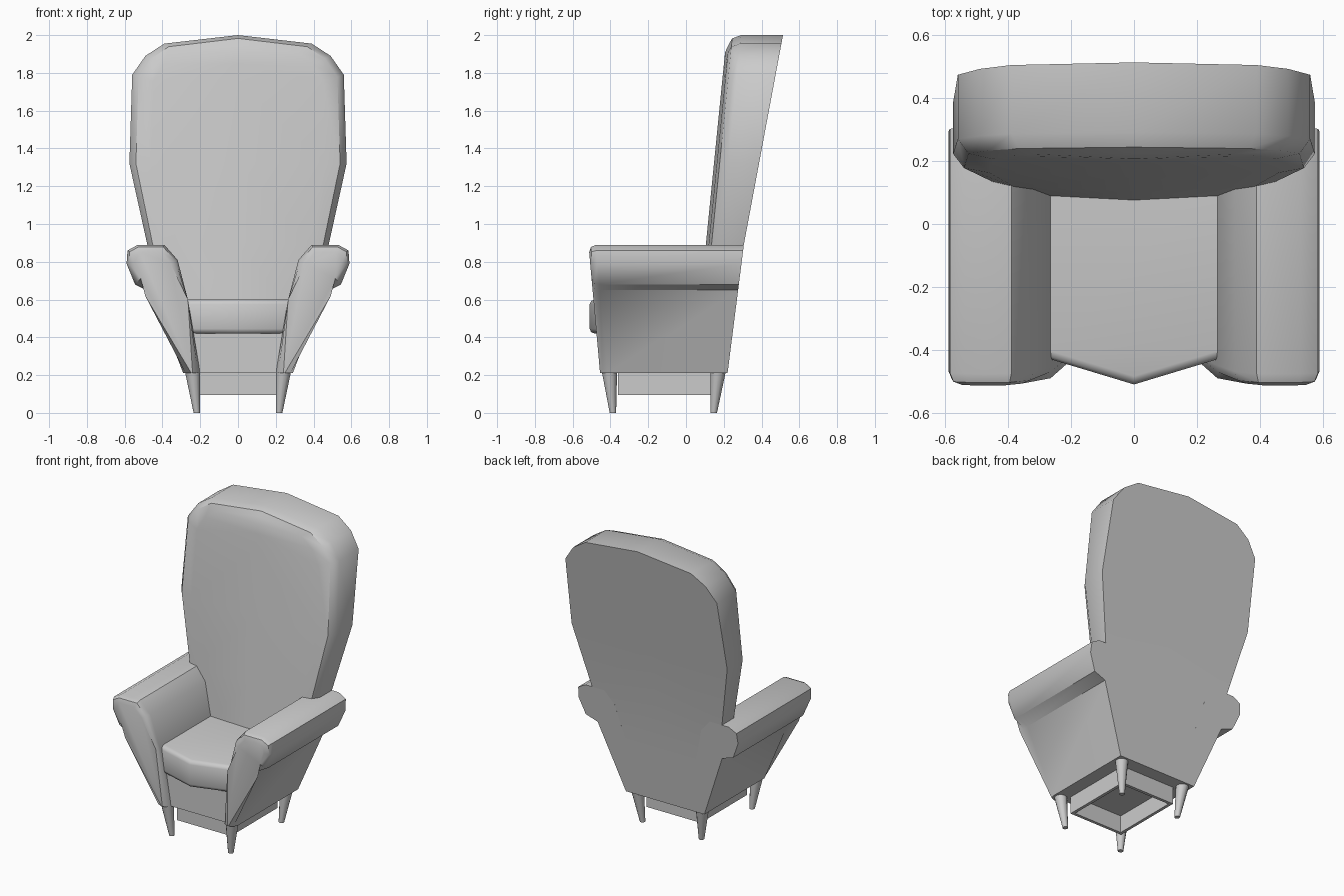
import bpy
import bmesh
from math import radians
from mathutils import Vector

cube = bpy.data.objects.get("Cube")
if cube:
    bpy.data.objects.remove(cube, do_unlink=True)

GREY = (0.6, 0.6, 0.6, 1)
fabric = bpy.data.materials.new("grey")
fabric.use_nodes = True
fabric.diffuse_color = GREY
fabric.node_tree.nodes["Principled BSDF"].inputs["Base Color"].default_value = GREY


def finish(name, bm, angle=40):
    bmesh.ops.recalc_face_normals(bm, faces=bm.faces)
    mesh = bpy.data.meshes.new(name)
    bm.to_mesh(mesh)
    bm.free()
    mesh.materials.append(fabric)
    ob = bpy.data.objects.new(name, mesh)
    bpy.context.collection.objects.link(ob)
    bpy.ops.object.select_all(action='DESELECT')
    ob.select_set(True)
    bpy.context.view_layer.objects.active = ob
    bpy.ops.object.shade_smooth_by_angle(angle=radians(angle))
    return ob


def prism(bm, start, end):
    """Close two matching loops of points into a solid; return the start loop."""
    a = [bm.verts.new(p) for p in start]
    b = [bm.verts.new(p) for p in end]
    bm.faces.new(a)
    bm.faces.new(b)
    for i in range(len(a)):
        j = (i + 1) % len(a)
        bm.faces.new((a[i], a[j], b[j], b[i]))
    return a


def box(name, lo, hi):
    bm = bmesh.new()
    corners = [(lo[0], lo[1]), (hi[0], lo[1]), (hi[0], hi[1]), (lo[0], hi[1])]
    prism(bm, [(x, y, lo[2]) for x, y in corners], [(x, y, hi[2]) for x, y in corners])
    return finish(name, bm)


def rear_y(z):
    return 0.22 + 0.127 * (z - 0.21) if z < 0.89 else 0.306 + 0.187 * (z - 0.89)


def back_front_y(z):
    return 0.105 + 0.1 * (z - 0.89)


def arm_front_y(z):
    return -0.455 - 0.09 * (z - 0.21)


# Tall backrest: half outline, then rings stepping inward to the padded front
outline = [(0.27, 0.21), (0.36, 0.55), (0.48, 0.89), (0.575, 1.32),
           (0.56, 1.79), (0.49, 1.89), (0.39, 1.955)]
PEAK = 2.0


def shrink(z, s):
    return 1.3 + (z - 1.3) * s if z > 1.3 else z


bm = bmesh.new()
rings = []
for sx, sz, depth in [(1, 1, None), (1, 1, 0.075), (0.94, 0.975, 0.03), (0.8, 0.93, 0.015)]:
    def place(x, z):
        zz = shrink(z, sz)
        y = rear_y(zz) if depth is None else back_front_y(zz) + depth
        return bm.verts.new((x * sx, y, zz))
    right = [place(x, z) for x, z in outline]
    left = [place(-x, z) for x, z in outline]
    rings.append((right, place(0, PEAK), left))

for a, b in zip(rings, rings[1:]):
    la = a[0] + [a[1]] + a[2][::-1]
    lb = b[0] + [b[1]] + b[2][::-1]
    for i in range(len(la)):
        j = (i + 1) % len(la)
        bm.faces.new((la[i], la[j], lb[j], lb[i]))

# Rear and front panels are filled in rows either side of a centre line
for (right, peak, left), bulge in [(rings[0], 0), (rings[-1], 0.015)]:
    centre = [bm.verts.new((0, r.co.y - bulge, r.co.z)) for r in right]
    for side in (right, left):
        for i in range(len(side) - 1):
            bm.faces.new((side[i], side[i + 1], centre[i + 1], centre[i]))
        bm.faces.new((side[-1], peak, centre[-1]))
    bm.faces.new((left[0], centre[0], right[0])) if bulge else None
finish("backrest", bm)

# Rolled arms, with a rounded front edge
arm_profile = [(0.29, 0.21), (0.46, 0.65), (0.545, 0.68), (0.59, 0.79), (0.585, 0.86),
               (0.53, 0.89), (0.39, 0.89), (0.32, 0.81), (0.265, 0.6), (0.2, 0.21)]
for side, name in ((1, "left_arm"), (-1, "right_arm")):
    bm = bmesh.new()
    front = prism(bm, [(side * x, arm_front_y(z), z) for x, z in arm_profile],
                  [(side * x, rear_y(z), z) for x, z in arm_profile])
    loop = [e for e in bm.edges if all(v in front for v in e.verts)
            and max(v.co.z for v in e.verts) > 0.22]
    bmesh.ops.bevel(bm, geom=loop, offset=0.04, segments=2, profile=0.5, affect='EDGES')
    finish(name, bm, 45)

# Seat cushion with a pointed front
bm = bmesh.new()
plan = [(-0.265, 0.16), (-0.265, -0.43), (0, -0.51), (0.265, -0.43), (0.265, 0.16)]
prism(bm, [(x, y, 0.42) for x, y in plan], [(x, y, 0.6) for x, y in plan])
rims = [e for e in bm.edges if e.verts[0].co.z == e.verts[1].co.z
        and min(v.co.y for v in e.verts) < -0.5]
bmesh.ops.bevel(bm, geom=rims, offset=0.025, segments=2, profile=0.5, affect='EDGES')
finish("seat_cushion", bm, 50)

# Seat base, and the open frame of rails below it
box("seat_base", (-0.25, -0.42, 0.21), (0.25, 0.2, 0.45))
box("front_rail", (-0.2, -0.36, 0.095), (0.2, -0.34, 0.215))
box("rear_rail", (-0.2, 0.11, 0.095), (0.2, 0.13, 0.215))
for side, name in ((1, "left_rail"), (-1, "right_rail")):
    box(name, (side * 0.19 - 0.01, -0.34, 0.095), (side * 0.19 + 0.01, 0.11, 0.215))

# Tapered legs, straight on the inside and leaning in toward the floor
for sx, side in ((1, "left"), (-1, "right")):
    for end, top_y, foot_y in (("front", -0.405, -0.387), ("rear", 0.17, 0.147)):
        bm = bmesh.new()
        bmesh.ops.create_cone(bm, cap_ends=True, segments=12, radius1=0.017,
                              radius2=0.04, depth=0.215)
        for v in bm.verts:
            shift = (0.24, top_y) if v.co.z > 0 else (0.218, foot_y)
            v.co += Vector((sx * shift[0], shift[1], 0.1075))
        finish(side + "_" + end + "_leg", bm)
